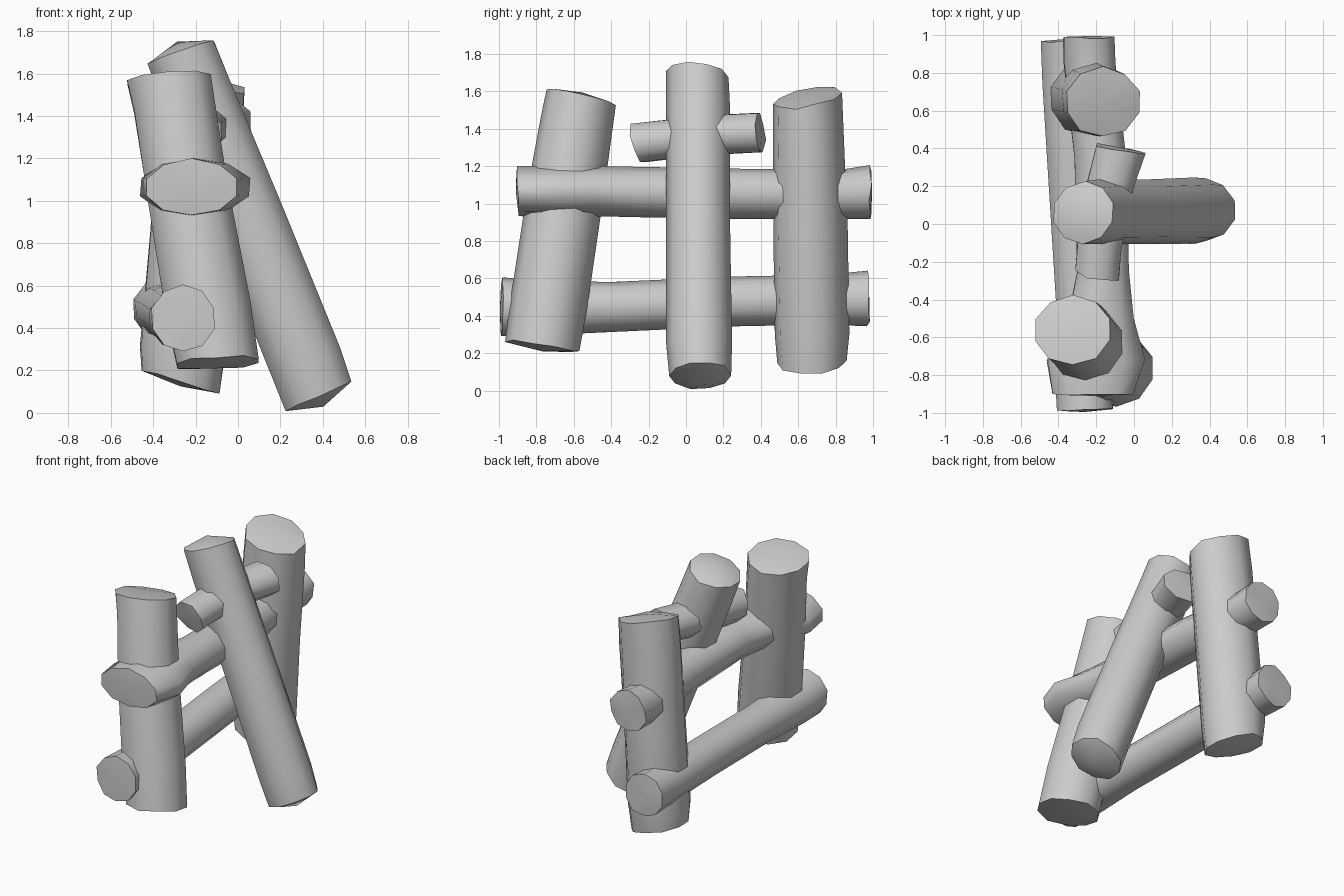
import bpy, bmesh, math, random
from mathutils import Vector

random.seed(4)


def log(name, stations, sides=10, tilt0=(0, 0), tilt1=(0, 0), dome=0.025, rough=0.025):
    """Rough-cut log: stations are (x, y, z, radius_u, radius_v) along its path.
    tilt0 / tilt1 slant the start and end cuts."""
    pts = [Vector(s[:3]) for s in stations]
    axis = (pts[-1] - pts[0]).normalized()
    u = (Vector((1, 0, 0)) - axis * axis.x).normalized()
    v = axis.cross(u)
    bias = [1 + random.uniform(-rough, rough) for _ in range(sides)]
    bm = bmesh.new()
    rings = []
    last = len(pts) - 1
    for i, (p, s) in enumerate(zip(pts, stations)):
        tilt = tilt0 if i == 0 else tilt1 if i == last else (0, 0)
        end = i in (0, last)
        ring = []
        for k in range(sides):
            a = 2 * math.pi * (k + 0.5) / sides
            f = 1.02 * bias[k] * (1 + random.uniform(-rough, rough) * 0.5)
            du, dv = s[3] * f * math.cos(a), s[4] * f * math.sin(a)
            along = du * tilt[0] + dv * tilt[1]
            if end:
                along += random.uniform(-rough, rough) * 0.3
            ring.append(bm.verts.new(p + u * du + v * dv + axis * along))
        rings.append(ring)
    for a, b in zip(rings, rings[1:]):
        for k in range(sides):
            j = (k + 1) % sides
            bm.faces.new((a[k], a[j], b[j], b[k]))
    # slightly domed cut ends
    for ring, p, d in ((rings[0], pts[0], -dome), (rings[-1], pts[-1], dome)):
        tip = bm.verts.new(p + axis * d)
        for k in range(sides):
            bm.faces.new((ring[k], ring[(k + 1) % sides], tip))
    bmesh.ops.recalc_face_normals(bm, faces=bm.faces)
    mesh = bpy.data.meshes.new(name)
    bm.to_mesh(mesh)
    bm.free()
    ob = bpy.data.objects.new(name, mesh)
    bpy.context.collection.objects.link(ob)
    bpy.ops.object.select_all(action='DESELECT')
    ob.select_set(True)
    bpy.context.view_layer.objects.active = ob
    bpy.ops.object.shade_smooth_by_angle(angle=math.radians(60))
    return ob


# three upright posts, each leaning its own way
log("front_post", [(-0.095, -0.765, 0.235, 0.20, 0.195), (-0.14, -0.73, 0.48, 0.21, 0.20),
                   (-0.24, -0.645, 1.05, 0.20, 0.20), (-0.30, -0.58, 1.45, 0.20, 0.19),
                   (-0.325, -0.56, 1.57, 0.205, 0.185)], tilt0=(-0.1, 0), tilt1=(-0.12, -0.05))
log("middle_post", [(0.38, 0.075, 0.085, 0.175, 0.16), (0.32, 0.07, 0.25, 0.18, 0.17),
                    (0.05, 0.065, 0.92, 0.178, 0.165), (-0.19, 0.065, 1.50, 0.175, 0.165),
                    (-0.265, 0.06, 1.695, 0.17, 0.16)], tilt0=(0.04, 0), tilt1=(-0.05, -0.1),
    dome=0.06)
log("back_post", [(-0.27, 0.67, 0.15, 0.19, 0.18), (-0.265, 0.67, 0.30, 0.205, 0.195),
                  (-0.22, 0.66, 0.85, 0.20, 0.195), (-0.18, 0.65, 1.40, 0.205, 0.185),
                  (-0.165, 0.645, 1.565, 0.20, 0.18)], tilt0=(-0.22, 0), tilt1=(-0.15, 0.15))

# upper rail, swelling around the front post
log("upper_rail", [(-0.22, -0.90, 1.065, 0.22, 0.13), (-0.205, -0.72, 1.065, 0.265, 0.135),
                   (-0.18, -0.50, 1.065, 0.18, 0.13), (-0.165, -0.25, 1.06, 0.14, 0.13),
                   (-0.18, 0.35, 1.05, 0.14, 0.13), (-0.235, 0.85, 1.05, 0.14, 0.13),
                   (-0.24, 0.985, 1.06, 0.14, 0.14)], sides=10, dome=0.01)

# lower rail on the rear side of the posts
log("lower_rail", [(-0.26, -0.985, 0.445, 0.15, 0.155), (-0.27, -0.80, 0.44, 0.15, 0.145),
                   (-0.28, -0.40, 0.445, 0.135, 0.13), (-0.32, 0.25, 0.475, 0.135, 0.13),
                   (-0.35, 0.75, 0.485, 0.135, 0.13), (-0.355, 0.97, 0.49, 0.14, 0.145)],
    sides=10, dome=0.01)

# short broken rail stub high on the middle post
log("short_rail", [(-0.195, -0.26, 1.325, 0.125, 0.11), (-0.185, -0.12, 1.34, 0.125, 0.11),
                   (-0.13, 0.20, 1.37, 0.13, 0.11), (-0.07, 0.395, 1.38, 0.14, 0.11)],
    sides=8, tilt0=(0, 0.2), dome=0.01)
